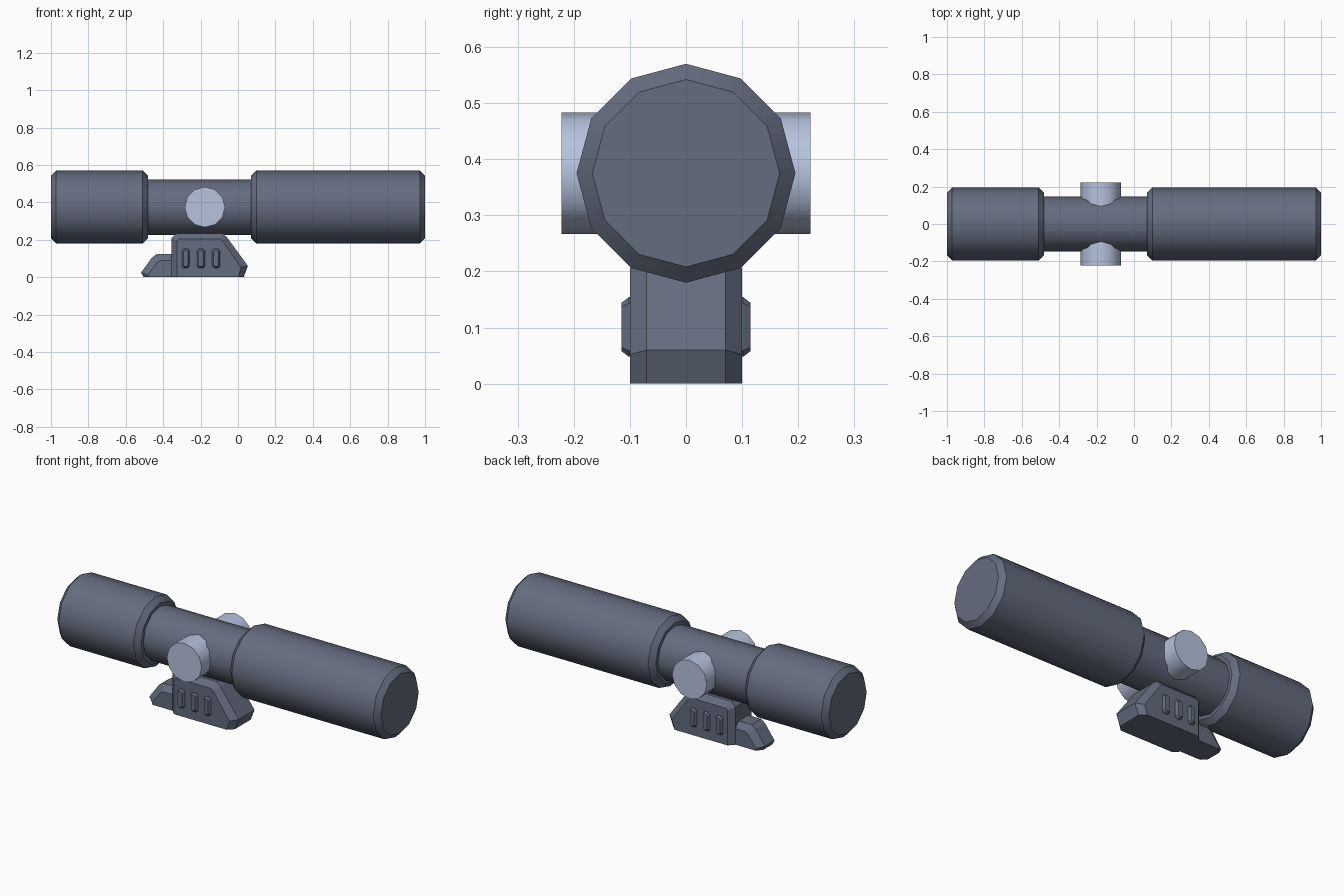
import bpy, bmesh, math

if "Cube" in bpy.data.objects:
    bpy.data.objects.remove(bpy.data.objects["Cube"])

def material(name, rgb):
    m = bpy.data.materials.new(name)
    m.diffuse_color = (*rgb, 1)
    m.use_nodes = True
    m.node_tree.nodes["Principled BSDF"].inputs["Base Color"].default_value = m.diffuse_color
    return m

SLATE = material("slate grey", (0.127, 0.15, 0.21))
PALE = material("pale steel", (0.47, 0.55, 0.73))

def loft(name, rings, mat, smooth=False):
    """Join closed rings of points with quads and cap both ends."""
    bm = bmesh.new()
    vs = [[bm.verts.new(p) for p in ring] for ring in rings]
    n = len(rings[0])
    for a, b in zip(vs, vs[1:]):
        for i in range(n):
            j = (i + 1) % n
            bm.faces.new((a[i], a[j], b[j], b[i]))
    bm.faces.new(vs[0])
    bm.faces.new(vs[-1][::-1])
    bmesh.ops.recalc_face_normals(bm, faces=bm.faces)
    me = bpy.data.meshes.new(name)
    bm.to_mesh(me)
    bm.free()
    me.materials.append(mat)
    ob = bpy.data.objects.new(name, me)
    bpy.context.collection.objects.link(ob)
    if smooth:
        bpy.ops.object.select_all(action='DESELECT')
        ob.select_set(True)
        bpy.context.view_layer.objects.active = ob
        bpy.ops.object.shade_smooth_by_angle(angle=math.radians(35))
    return ob

ANGLES = [math.radians(30 * i) for i in range(12)]
AXIS_Z = 0.375

def tube(name, profile):
    loft(name, [[(x, r * math.cos(a), AXIS_Z + r * math.sin(a)) for a in ANGLES]
                for x, r in profile], SLATE, True)

def bell(name, x0, x1, r=0.195, c=0.028):
    tube(name, [(x0, r - c), (x0 + c, r), (x1 - c, r), (x1, r - c)])

# Sight tube and its two wider ends
bell("eyepiece", -1.0, -0.482)
bell("objective_bell", 0.07, 1.0)
tube("main_tube", [(-0.5, 0.148), (0.09, 0.148)])

# Adjustment knobs through both sides
loft("side_knobs", [[(-0.177 + 0.108 * math.cos(a), y, AXIS_Z + 0.108 * math.sin(a))
                     for a in ANGLES] for y in (-0.222, 0.222)], PALE, True)

def bevelled_plate(name, outer, inner, y_outer, y_inner):
    """Side profile extruded across y, narrowing to a smaller profile at each side."""
    sections = [(-y_inner, inner), (-y_outer, outer), (y_outer, outer), (y_inner, inner)]
    return loft(name, [[(x, y, z) for x, z in p] for y, p in sections], SLATE)

# Mount block with chamfered edges
bevelled_plate("mount_block",
    [(-0.355, 0), (-0.355, 0.21), (-0.33, 0.235), (-0.085, 0.235), (-0.06, 0.215), (0.053, 0.06), (0.03, 0)],
    [(-0.326, 0), (-0.326, 0.195), (-0.318, 0.205), (-0.1, 0.205), (-0.085, 0.197), (0.017, 0.052), (0.0, 0)],
    0.07, 0.1)

# Clamp lever behind the block
bevelled_plate("clamp_lever",
    [(-0.34, 0), (-0.34, 0.123), (-0.435, 0.123), (-0.46, 0.105), (-0.518, 0.025), (-0.505, 0)],
    [(-0.34, 0), (-0.34, 0.09), (-0.415, 0.09), (-0.43, 0.08), (-0.482, 0.012), (-0.478, 0)],
    0.042, 0.07)

# Raised grip ribs on both sides of the block
def octagon(cx, y, w, h, c):
    pts = [(w, h - c), (w - c, h), (c - w, h), (-w, h - c),
           (-w, c - h), (c - w, -h), (w - c, -h), (w, c - h)]
    return [(cx + px, y, 0.101 + pz) for px, pz in pts]

for side, label in ((-1, "front"), (1, "back")):
    for i, cx in enumerate((-0.279, -0.198, -0.117)):
        loft(f"grip_rib_{label}_{i + 1}",
             [octagon(cx, side * 0.09, 0.021, 0.053, 0.011),
              octagon(cx, side * 0.102, 0.021, 0.053, 0.011),
              octagon(cx, side * 0.115, 0.013, 0.043, 0.007)], SLATE)
